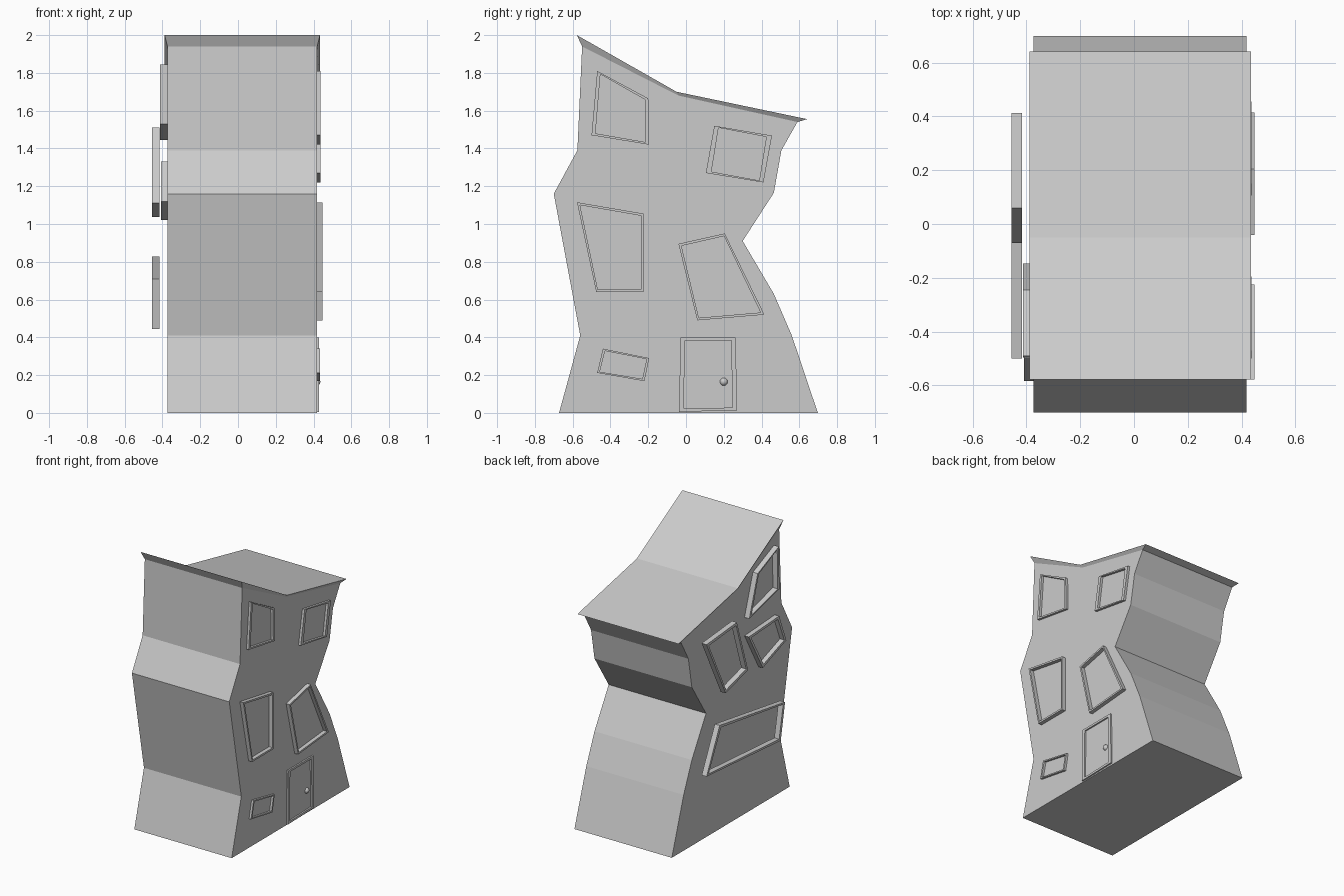
import bpy, bmesh
from mathutils import Vector

if "Cube" in bpy.data.objects:
    bpy.data.objects.remove(bpy.data.objects["Cube"])

X0, X1 = -0.373, 0.419      # side walls
R0, R1 = -0.388, 0.434      # flared roof edges


def make(name, verts, faces):
    me = bpy.data.meshes.new(name)
    me.from_pydata(verts, [], faces)
    bm = bmesh.new()
    bm.from_mesh(me)
    bmesh.ops.recalc_face_normals(bm, faces=bm.faces)
    bm.to_mesh(me)
    bm.free()
    ob = bpy.data.objects.new(name, me)
    bpy.context.collection.objects.link(ob)
    return ob


# House body: crooked side profile (y, z) spanned across x, open under the roof
eaves = [(0.59, 1.54), (-0.04, 1.68), (-0.55, 1.94)]
profile = [(-0.575, 1.39), (-0.70, 1.16), (-0.56, 0.41), (-0.672, 0),
           (0.698, 0), (0.56, 0.41), (0.465, 0.63), (0.30, 0.91),
           (0.465, 1.165), (0.505, 1.39)]
loop = eaves + profile
n = len(loop)
verts = [(x, y, z) for x in (X0, X1) for y, z in loop]
faces = [list(range(n)), list(range(n, 2 * n))]
faces += [(i, (i + 1) % n, n + (i + 1) % n, n + i) for i in range(2, n)]
make("house_body", verts, faces)

# Roof: flared cap from the eaves to a slightly larger top
ridge = [(0.642, 1.555), (-0.05, 1.70), (-0.578, 2.0)]
bot = [(X0, *p) for p in eaves] + [(X1, *p) for p in reversed(eaves)]
top = [(R0, *p) for p in ridge] + [(R1, *p) for p in reversed(ridge)]
faces = [(i, (i + 1) % 6, 6 + (i + 1) % 6, 6 + i) for i in range(6)]
faces += [(6, 7, 10, 11), (7, 8, 9, 10)]
make("roof", bot + top, faces)


# Frames: a four-sided ring between two x planes
def frame(name, quad, xa, xb, ky, kz):
    c = sum((Vector(p) for p in quad), Vector((0, 0))) / 4
    inner = [(c.x + (y - c.x) * ky, c.y + (z - c.y) * kz) for y, z in quad]
    verts = [(x, y, z) for x in (xa, xb) for ring in (quad, inner) for y, z in ring]
    faces = []
    for i in range(4):
        j = (i + 1) % 4
        for a, b in ((0, 4), (4, 12), (12, 8), (8, 0)):
            faces.append((a + i, a + j, b + j, b + i))
    make(name, verts, faces)


# Right side windows and door frame
frame("upper_front_window", [(-0.47, 1.81), (-0.20, 1.665), (-0.195, 1.42), (-0.50, 1.47)],
      0.41, 0.437, 0.87, 0.92)
frame("upper_back_window", [(0.15, 1.52), (0.455, 1.468), (0.41, 1.22), (0.105, 1.27)],
      0.41, 0.437, 0.83, 0.93)
frame("middle_front_window", [(-0.577, 1.115), (-0.225, 1.055), (-0.225, 0.64), (-0.475, 0.64)],
      0.41, 0.448, 0.92, 0.94)
frame("middle_back_window", [(-0.04, 0.895), (0.205, 0.95), (0.415, 0.52), (0.06, 0.49)],
      0.41, 0.448, 0.92, 0.94)
frame("lower_window", [(-0.44, 0.34), (-0.195, 0.29), (-0.22, 0.168), (-0.47, 0.212)],
      0.41, 0.435, 0.90, 0.86)
frame("door_frame", [(-0.03, 0.40), (0.263, 0.40), (0.27, 0.013), (-0.036, 0.006)],
      0.41, 0.430, 0.84, 0.92)

# Left side windows, two of them standing off the wall
frame("left_upper_window", [(-0.49, 1.845), (-0.245, 1.74), (-0.147, 1.445), (-0.497, 1.53)],
      -0.412, X0, 0.87, 0.92)
frame("left_small_window", [(-0.50, 1.33), (-0.147, 1.31), (-0.31, 1.02), (-0.583, 1.12)],
      -0.408, X0, 0.88, 0.86)
frame("left_middle_window", [(0.06, 1.51), (0.412, 1.48), (0.19, 1.038), (-0.07, 1.11)],
      -0.456, -0.416, 0.90, 0.91)
frame("left_wide_window", [(-0.50, 0.71), (0.26, 0.828), (0.412, 0.51), (-0.45, 0.445)],
      -0.456, -0.416, 0.95, 0.90)

# Door knob
bpy.ops.mesh.primitive_uv_sphere_add(segments=24, ring_count=12, radius=0.021,
                                     location=(0.415, 0.20, 0.165))
knob = bpy.context.object
knob.name = "door_knob"
bpy.ops.object.shade_smooth()
